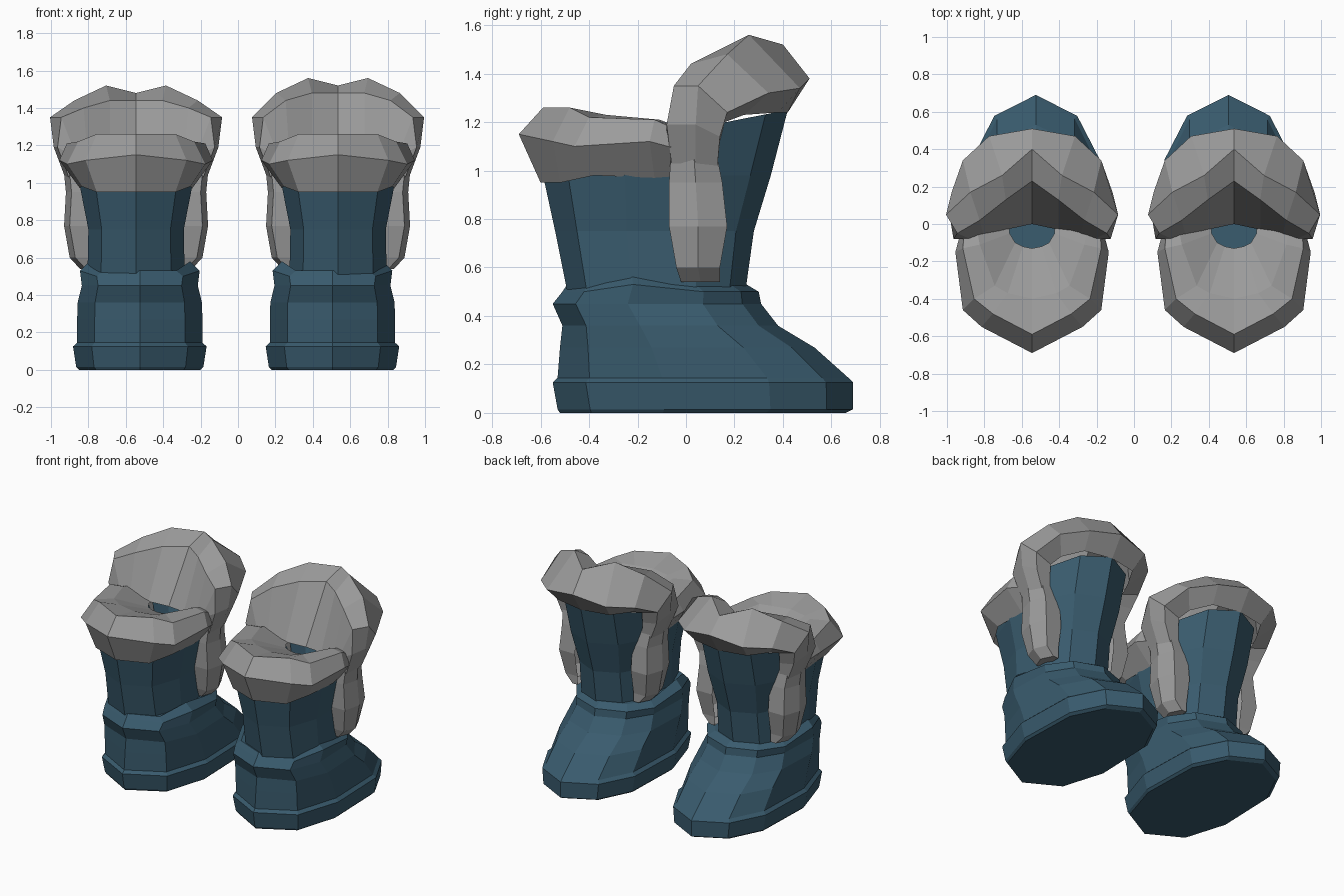
import bpy
import bmesh

cube = bpy.data.objects.get("Cube")
if cube:
    bpy.data.objects.remove(cube, do_unlink=True)


def make_material(name, rgb):
    mat = bpy.data.materials.new(name)
    mat.use_nodes = True
    color = (*rgb, 1)
    mat.diffuse_color = color
    mat.node_tree.nodes["Principled BSDF"].inputs["Base Color"].default_value = color
    return mat


LEATHER = make_material("blue leather", (0.041, 0.105, 0.155))
FUR = make_material("grey fur", (0.33, 0.33, 0.33))

# Half outline of a horizontal boot section, heel to toe: (width share, length share)
OUTLINE = [(0, 0), (0.72, 0.11), (1, 0.36), (0.96, 0.72), (0.62, 0.91), (0, 1)]


def loft(name, rows, material, closed=True, cap_start=False, cap_end=False):
    """Join rows of points with quads and make a flat shaded object."""
    bm = bmesh.new()
    grid = [[bm.verts.new(p) for p in row] for row in rows]
    for low, high in zip(grid, grid[1:]):
        count = len(low)
        for i in range(count if closed else count - 1):
            j = (i + 1) % count
            bm.faces.new((low[i], low[j], high[j], high[i]))
    if cap_start:
        bm.faces.new(grid[0][::-1])
    if cap_end:
        bm.faces.new(grid[-1])
    bmesh.ops.recalc_face_normals(bm, faces=bm.faces)
    mesh = bpy.data.meshes.new(name)
    bm.to_mesh(mesh)
    bm.free()
    mesh.materials.append(material)
    obj = bpy.data.objects.new(name, mesh)
    bpy.context.collection.objects.link(obj)
    return obj


def section(cx, z, heel, toe, half_width, toe_lift=0, side_lift=0):
    """One closed boot section; lifts tilt the toe end or raise the sides."""
    def point(index, sign):
        u, v = OUTLINE[index]
        rise = toe_lift * v + (side_lift if index == 2 else 0)
        return (cx + sign * u * half_width, heel + v * (toe - heel), z + rise)
    last = len(OUTLINE) - 1
    right = [point(i, 1) for i in range(last + 1)]
    left = [point(i, -1) for i in range(last - 1, 0, -1)]
    return right + left


def place(stations, cx, lift):
    """Mirror half a fur part onto a boot, with the tall part raised a little."""
    other = [[(-x, y, z) for x, y, z in row] for row in stations[:0:-1]]
    return [[(cx + x, y, z + (lift if z > 1.38 else 0)) for x, y, z in row]
            for row in other + stations]


# Leather levels: height, heel, toe, half width, lifts
SOLE = [(0, -0.52, 0.66, 0.325), (0.015, -0.53, 0.69, 0.34),
        (0.125, -0.55, 0.69, 0.357), (0.145, -0.53, 0.67, 0.335)]

FOOT = [(0.145, -0.53, 0.67, 0.335), (0.27, -0.52, 0.53, 0.335),
        (0.36, -0.51, 0.38, 0.332), (0.45, -0.55, 0.31, 0.31),
        (0.5, -0.51, 0.3, 0.32, 0, 0.03), (0.53, -0.49, 0.25, 0.27, 0, 0.05)]

SHAFT = [(0.5, -0.49, 0.245, 0.26), (0.75, -0.54, 0.28, 0.255),
         (0.98, -0.59, 0.35, 0.3), (1.05, -0.6, 0.42, 0.31, 0.2)]

# Fur profiles run from the outer lower edge over the roll to the inside
COLLAR = [
    [(0, -0.6, 0.95), (0, -0.69, 1.15), (0, -0.59, 1.26), (0, -0.4, 1.22), (0, -0.13, 1.11)],
    [(0.21, -0.52, 0.95), (0.27, -0.55, 1.12), (0.21, -0.48, 1.26), (0.13, -0.37, 1.22), (0.05, -0.12, 1.11)],
    [(0.29, -0.38, 0.98), (0.37, -0.46, 1.1), (0.31, -0.4, 1.22), (0.2, -0.33, 1.23), (0.09, -0.1, 1.11)],
    [(0.3, -0.13, 0.97), (0.41, -0.15, 1.12), (0.37, -0.13, 1.21), (0.28, -0.11, 1.21), (0.12, -0.05, 1.11)],
    [(0.29, 0, 0.98), (0.37, 0, 1.08), (0.36, 0, 1.15), (0.3, 0, 1.17), (0.12, 0.06, 1.1)],
]
TONGUE = [
    [(0, 0.42, 1.24), (0, 0.51, 1.38), (0, 0.4, 1.49), (0, 0.23, 1.45), (0, 0, 1.1)],
    [(0.2, 0.38, 1.24), (0.23, 0.47, 1.34), (0.16, 0.26, 1.53), (0.14, 0.13, 1.45), (0.14, -0.03, 1.11)],
    [(0.28, 0.24, 1.23), (0.37, 0.34, 1.32), (0.33, 0.17, 1.45), (0.28, 0.02, 1.41), (0.26, -0.06, 1.15)],
    [(0.3, 0.16, 1.2), (0.43, 0.17, 1.24), (0.46, 0.05, 1.35), (0.4, -0.05, 1.35), (0.33, -0.08, 1.17)],
    [(0.29, 0.14, 1.12), (0.4, 0.14, 1.14), (0.44, 0.04, 1.19), (0.42, -0.08, 1.19), (0.31, -0.08, 1.13)],
    [(0.28, 0.13, 1.02), (0.35, 0.13, 1.02), (0.38, 0.04, 1.03), (0.36, -0.06, 1.03), (0.28, -0.06, 1.02)],
]
# Side strip levels: height, rear, front, outward reach
STRIP = [(0.54, -0.02, 0.14, 0.3), (0.6, -0.04, 0.14, 0.355), (0.77, -0.07, 0.17, 0.385),
         (0.95, -0.07, 0.15, 0.375), (1.1, -0.06, 0.12, 0.39)]

for side, sign, lift in (("left", 1, 0.03), ("right", -1, -0.01)):
    base_x, top_x = sign * 0.515 - 0.01, sign * 0.54 - 0.005
    # Leather sole, foot and shaft
    loft(side + "_sole", [section(base_x, *r) for r in SOLE], LEATHER, cap_start=True)
    loft(side + "_foot", [section(base_x, *r) for r in FOOT], LEATHER, cap_end=True)
    loft(side + "_shaft", [section(top_x, *r) for r in SHAFT], LEATHER)
    # Fur roll at the heel and the tall fur at the toe side
    loft(side + "_fur_collar", place(COLLAR, top_x, 0), FUR, closed=False)
    loft(side + "_fur_tongue", place(TONGUE, top_x, lift), FUR, closed=False)
    # Fur strips down both sides of the shaft
    for label, way in (("outer", sign), ("inner", -sign)):
        rows = []
        for z, rear, front, reach in STRIP:
            middle = (rear + front) / 2
            outline = [(0.22, rear), (reach - 0.03, rear), (reach, middle),
                       (reach - 0.04, front), (0.22, front)]
            rows.append([(top_x + way * x, y, z) for x, y in outline])
        loft(f"{side}_{label}_fur_strip", rows, FUR, closed=False, cap_start=True)
